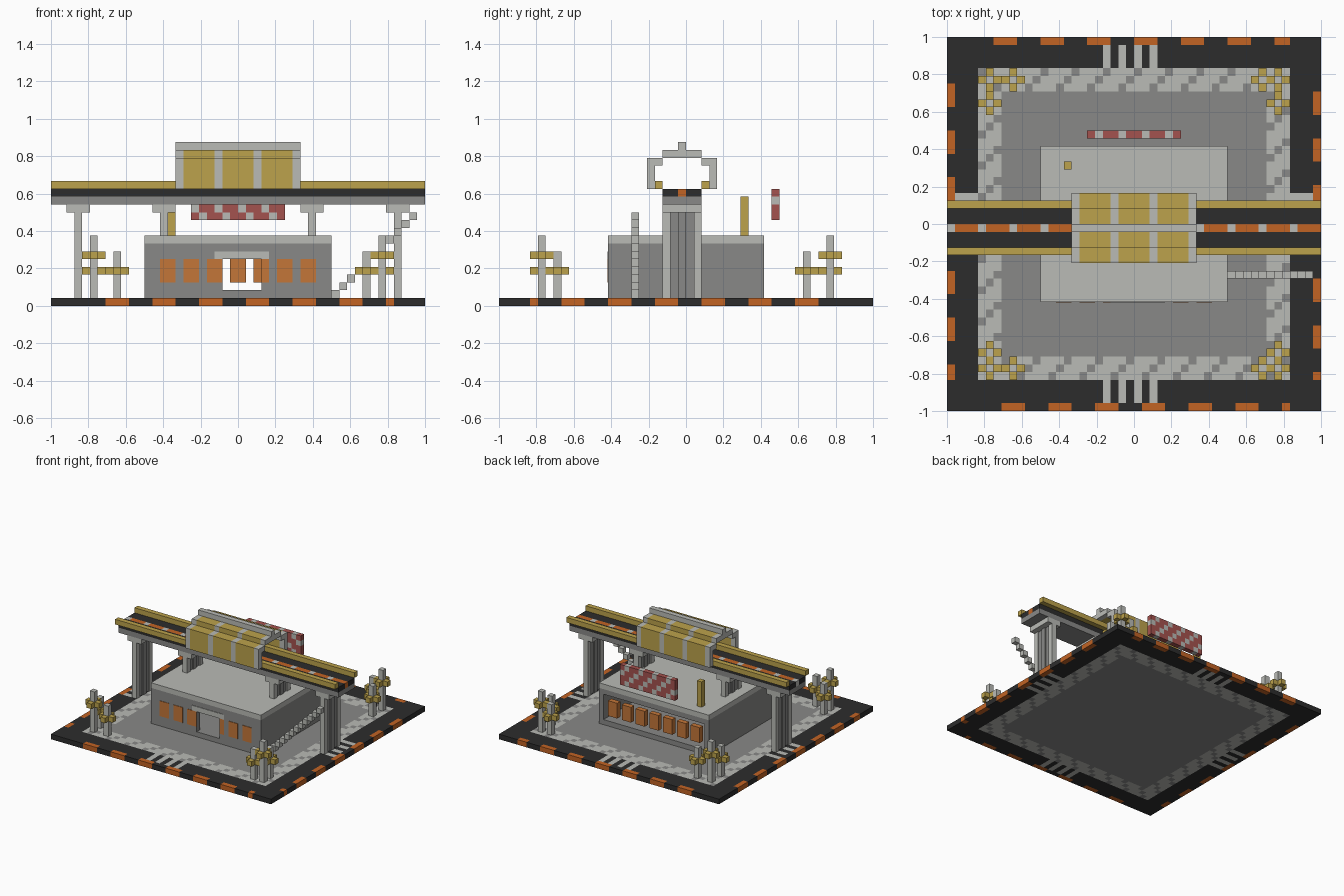
import bpy, bmesh

U = 1 / 24  # one block
if "Cube" in bpy.data.objects:
    bpy.data.objects.remove(bpy.data.objects["Cube"], do_unlink=True)


def material(name, r, g, b):
    lin = [((c / 255 + 0.055) / 1.055) ** 2.4 for c in (r, g, b)] + [1]
    m = bpy.data.materials.new(name)
    m.use_nodes = True
    m.diffuse_color = lin
    m.node_tree.nodes["Principled BSDF"].inputs["Base Color"].default_value = lin
    return m


light = material("light grey", 186, 187, 182)
grey = material("mid grey", 137, 137, 135)
dark = material("asphalt", 44, 44, 44)
yellow = material("yellow", 188, 162, 76)
orange = material("orange", 194, 99, 36)
amber = material("window amber", 196, 118, 56)
red = material("red", 164, 82, 78)
palette = [light, grey, dark, yellow, orange, amber, red]


def finish(name, bm):
    me = bpy.data.meshes.new(name)
    bm.to_mesh(me)
    bm.free()
    for m in palette:
        me.materials.append(m)
    ob = bpy.data.objects.new(name, me)
    bpy.context.collection.objects.link(ob)
    return ob


def blocks(name, parts):
    """parts: (material, x, y, z, width, depth, height) in block units"""
    bm = bmesh.new()
    for mat, x, y, z, w, d, h in parts:
        made = bmesh.ops.create_cube(bm, size=1)["verts"]
        for v in made:
            v.co.x = (x + (v.co.x + 0.5) * w) * U
            v.co.y = (y + (v.co.y + 0.5) * d) * U
            v.co.z = (z + (v.co.z + 0.5) * h) * U
        for f in {f for v in made for f in v.link_faces}:
            f.material_index = palette.index(mat)
    return finish(name, bm)


# Ground: road, kerb dashes, crossings, patterned pavement
def ground(x, y):
    if max(x, -1 - x, y, -1 - y) >= 23:
        if y == 23:
            dash = -18 <= x < 20 and x % 6 < 3
        elif y == -24:
            dash = -18 < x < 20 and (x - 1) % 6 < 3
        elif x == -24:
            dash = -20 <= y < 18 and (y - 3) % 6 < 3
        else:
            dash = -20 <= y < 17 and (y - 2) % 6 < 3
        return orange if dash else dark
    if max(x, -1 - x, y, -1 - y) >= 20:
        if -20 <= x < 20:
            return light if x in (-4, -2, 0, 2) else dark
        return light if y in (-3, -1, 1, 3) and -20 <= y < 20 else dark
    if max(x, -1 - x, y, -1 - y) >= 17:
        return grey if (x - y) % 4 == 1 else light
    return grey


bm = bmesh.new()
bmesh.ops.create_grid(bm, x_segments=48, y_segments=48, size=1)
for v in bm.verts:
    v.co.z = U
for f in bm.faces:
    c = f.calc_center_median() / U
    f.material_index = palette.index(ground(int(c.x // 1), int(c.y // 1)))
base = finish("ground", bm)
solid = base.modifiers.new("thickness", "SOLIDIFY")
solid.thickness = U
solid.offset = -1

# Station: hollow hall with a front door and an open back
blocks("station_walls", [
    (grey, -11, -9, 1, 22, 18, 1),
    (grey, -12, -10, 1, 1, 20, 7),
    (grey, 11, -10, 1, 1, 20, 7),
    (grey, -11, -10, 1, 9, 1, 7),
    (grey, 3, -10, 1, 8, 1, 7),
    (grey, -2, -10, 1, 5, 1, 1),
    (grey, -2, -10, 6, 5, 1, 2),
    (grey, -11, 9, 1, 22, 1, 1),
    (grey, -11, 9, 7, 22, 1, 1)])
blocks("station_roof", [(light, -12, -10, 8, 24, 20, 1)])
blocks("door_lintel", [(light, -3, -10.1, 6, 7, 0.1, 1)])
blocks("back_windows", [(amber, x, 9, 3, 2, 1, 3) for x in range(-10, 9, 3)])
blocks("front_windows", [(amber, x, -10.1, 3, w, 0.1, 3)
                         for x, w in ((-10, 2), (-7, 2), (-4, 2), (3, 1), (5, 2), (8, 2))])

# Track beam with rails and a dashed centre line
blocks("track_beam", [
    (grey, -24, -3, 13, 48, 5, 1),
    (dark, -24, -3, 14, 48, 2, 1),
    (dark, -24, 0, 14, 48, 2, 1)])
blocks("track_centre_line", [(light if x % 4 == 0 else orange, x, -1, 14, 1, 1, 1)
                             for x in range(-24, 24)])
blocks("track_rails", [(yellow, -24, y, 15, 48, 1, 1) for y in (-4, 2)])

# Fluted pillars with caps
for name, x, z in (("outer_pillar_right", -21, 1), ("inner_pillar_right", -10, 9),
                   ("inner_pillar_left", 9, 9), ("outer_pillar_left", 20, 1)):
    blocks(name, [(light, x - 1, -3, 12, 3, 5, 1),
                  (grey, x + 0.2, -2, z, 0.6, 1, 12 - z),
                  (grey, x + 0.2, 0, z, 0.6, 1, 12 - z),
                  (light, x, -3, z, 1, 1, 12 - z),
                  (grey, x, -1, z, 1, 1, 12 - z),
                  (light, x, 1, z, 1, 1, 12 - z)])

# Train: open arched shell in yellow sections with pale ribs
shell = []
for x, w, mat in ((-8, 1, light), (-7, 4, yellow), (-3, 1, light), (-2, 4, yellow),
                  (2, 1, light), (3, 4, yellow), (7, 1, light)):
    shell += [(mat, x, -5, 15, w, 1, 3), (mat, x, 3, 15, w, 1, 3),
              (mat, x, -5, 18, w, 2, 1), (mat, x, 2, 18, w, 2, 1),
              (mat, x, -3, 19, w, 5, 1)]
blocks("train_shell", shell)
blocks("train_ridge", [(light, -8, -1, 20, 16, 1, 1)])

# Diagonally striped sign, chimney and stairs
blocks("striped_sign", [(light if (x + z - 14) % 3 == 1 else red, x, 11, z, 1, 1, 1)
                        for x in range(-6, 6) for z in range(11, 15)])
blocks("roof_pole", [(yellow, -9, 7, 9, 1, 1, 5)])
blocks("stairs", [(light, 12 + i, -7, 1 + i, 1, 1, 1) for i in range(11)])


# Corner clusters: posts with cross-shaped collars
def post(x, y, top, collar):
    return [(light, x, y, 1, 1, 1, top - 1)] + [
        (yellow, x + dx, y + dy, collar, 1, 1, 1)
        for dx, dy in ((-1, 0), (1, 0), (0, -1), (0, 1))]


for side, x, x2 in (("right", -19, -16), ("left", 18, 16)):
    for end, y, y2 in (("front", -19, -17), ("back", 18, 15)):
        blocks(end + "_" + side + "_posts",
               post(x, y, 9, 6) + post(x2, y, 7, 4) + post(x, y2, 7, 4))
